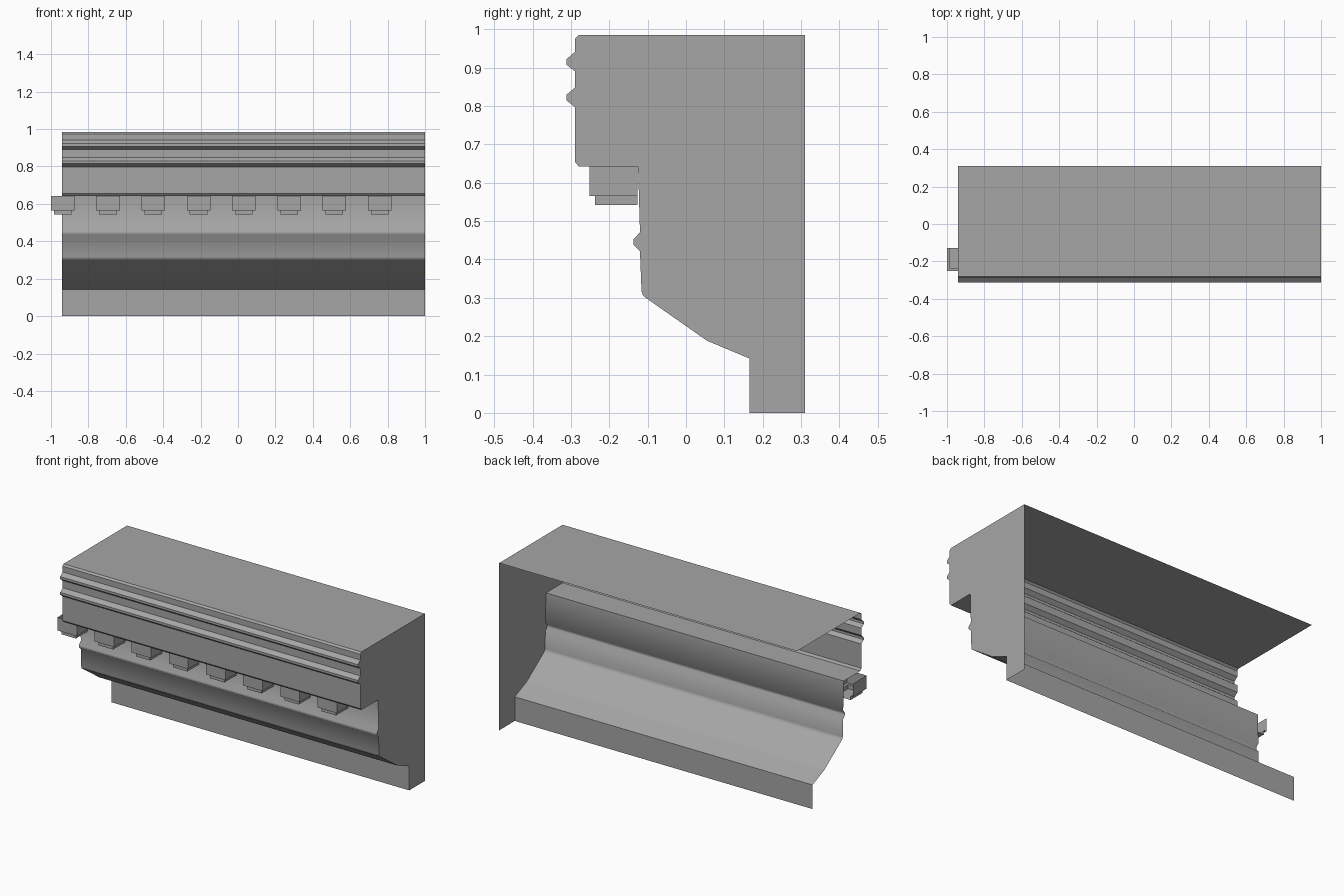
import bpy
import bmesh

cube = bpy.data.objects.get("Cube")
if cube:
    bpy.data.objects.remove(cube, do_unlink=True)

grey = bpy.data.materials.new("stone_grey")
grey.use_nodes = True
colour = (0.38, 0.38, 0.38, 1)
grey.diffuse_color = colour
grey.node_tree.nodes["Principled BSDF"].inputs["Base Color"].default_value = colour

LEFT, RIGHT = -0.94, 1.0
BACK, TOP, FASCIA, SOFFIT = 0.31, 0.985, -0.29, 0.643


def finish(name, bm):
    mesh = bpy.data.meshes.new(name)
    bm.to_mesh(mesh)
    bm.free()
    mesh.materials.append(grey)
    obj = bpy.data.objects.new(name, mesh)
    bpy.context.collection.objects.link(obj)
    return obj


def bead(y, z, out):
    """Small projecting moulding, listed from its top edge down."""
    return [(y, z + 0.026), (y - out, z + 0.007),
            (y - out, z - 0.007), (y, z - 0.024)]


# Cornice section, from the top back edge down to the foot
profile = [(BACK, TOP), (-0.28, TOP), (FASCIA, 0.975)]
profile += bead(FASCIA, 0.915, 0.022) + bead(FASCIA, 0.822, 0.022)
profile += [(FASCIA, 0.655), (-0.28, SOFFIT), (-0.125, SOFFIT)]
profile += bead(-0.12, 0.445, 0.017)
profile += [(-0.116, 0.318), (-0.113, 0.307), (-0.105, 0.3),
            (0.055, 0.188), (0.165, 0.142), (0.165, 0)]

# Moulded shell, open at the back and at one end
bm = bmesh.new()
ends = [[bm.verts.new((x, y, z)) for y, z in profile] for x in (LEFT, RIGHT)]
for i in range(len(profile) - 1):
    face = bm.faces.new((ends[0][i], ends[0][i + 1], ends[1][i + 1], ends[1][i]))
    face.smooth = True
for e in bm.edges:
    z = (e.verts[0].co.z + e.verts[1].co.z) / 2
    e.smooth = 0.302 < z < 0.5   # only the lower bead and frieze are soft
finish("cornice_shell", bm)

# Flat end wall
bm = bmesh.new()
bm.faces.new([bm.verts.new((RIGHT, y, z)) for y, z in profile + [(BACK, 0)]])
finish("end_wall", bm)


def open_box(bm, x, half, front, back, low, high, floor=True):
    """Box with an open top and back."""
    ring = [(x - half, back), (x - half, front), (x + half, front), (x + half, back)]
    lower = [bm.verts.new((px, py, low)) for px, py in ring]
    upper = [bm.verts.new((px, py, high)) for px, py in ring]
    for i in range(3):
        bm.faces.new((lower[i], lower[i + 1], upper[i + 1], upper[i]))
    if floor:
        bm.faces.new(lower[::-1])
    return lower


# Row of stepped brackets under the soffit
for n in range(8):
    x = -0.937 + n * 0.242
    bm = bmesh.new()
    outer = open_box(bm, x, 0.063, -0.252, -0.127, 0.566, SOFFIT, floor=False)
    step = open_box(bm, x, 0.047, -0.237, -0.127, 0.542, 0.566)
    rim = [bm.verts.new((v.co.x, v.co.y, 0.566)) for v in step]
    for i in range(3):
        bm.faces.new((outer[i + 1], outer[i], rim[i], rim[i + 1]))
    finish(f"bracket_{n + 1}", bm)
